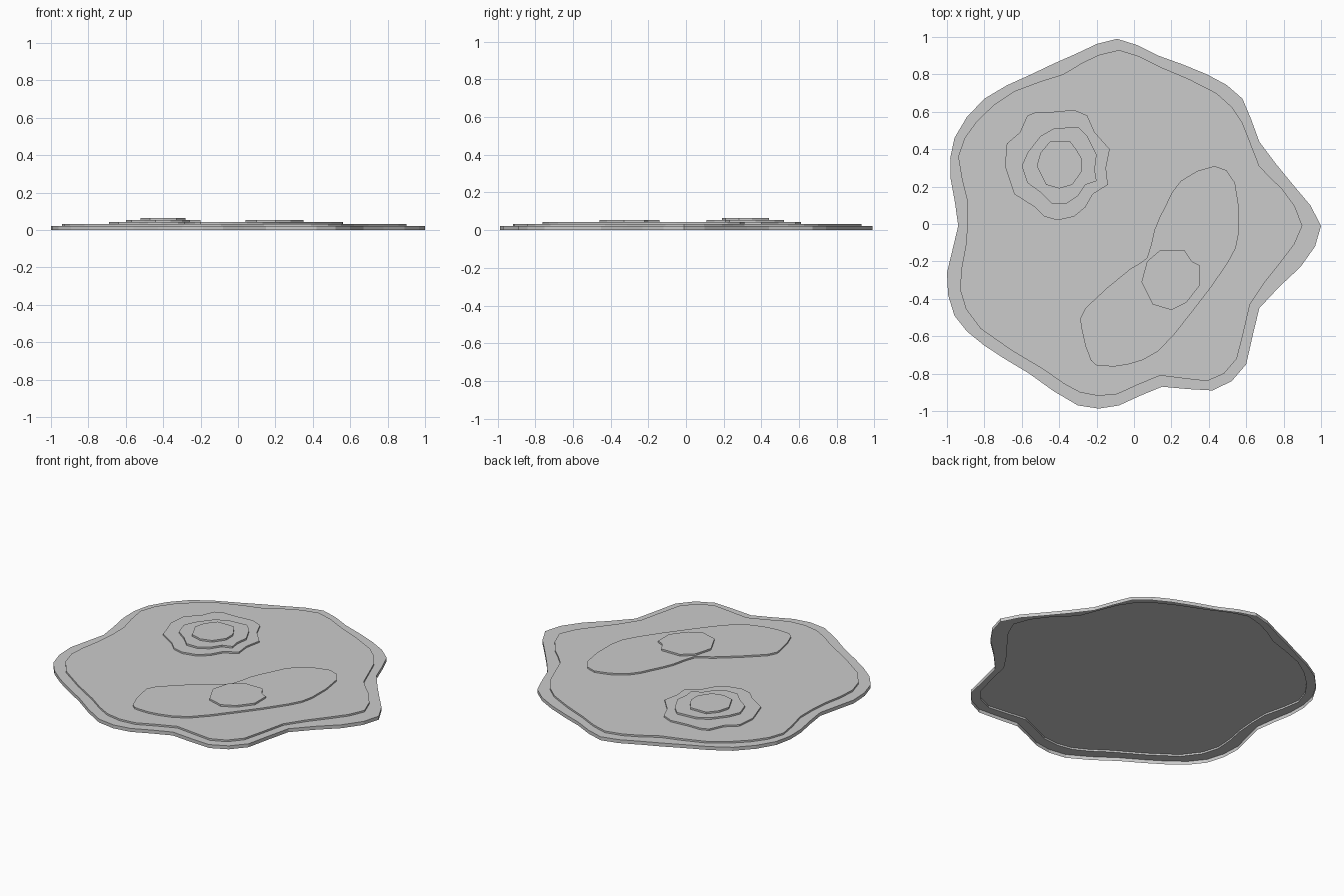
import bpy
import bmesh
from mathutils import Vector

default_cube = bpy.data.objects.get("Cube")
if default_cube:
    bpy.data.objects.remove(default_cube, do_unlink=True)

# Single plain grey for the whole relief
grey = bpy.data.materials.new("plain_grey")
grey.use_nodes = True
grey_value = (0.6, 0.6, 0.6, 1)
grey.diffuse_color = grey_value
grey.node_tree.nodes["Principled BSDF"].inputs["Base Color"].default_value = grey_value


def rounded(points):
    """Add one smoothly interpolated point between each pair of a closed outline."""
    result = []
    count = len(points)
    for i in range(count):
        before, start, end, after = (Vector(points[(i + k) % count]) for k in (-1, 0, 1, 2))
        result.append(start)
        result.append((start + end) * 9 / 16 - (before + after) / 16)
    return result


def add_loop(mesh, outline, height):
    """Closed loop of edges at one height."""
    verts = [mesh.verts.new((x, y, height)) for x, y in outline]
    edges = [mesh.edges.new((v, verts[i - 1])) for i, v in enumerate(verts)]
    return verts, edges


def contour_layer(name, outline, bottom, top, hole=None):
    """Clockwise outline raised into a wall with a flat top, open underneath."""
    mesh = bmesh.new()
    lower, _ = add_loop(mesh, outline, bottom)
    upper, rim = add_loop(mesh, outline, top)
    for i in range(len(outline)):
        mesh.faces.new((lower[i], lower[i - 1], upper[i - 1], upper[i]))
    if hole:
        rim = rim + add_loop(mesh, hole, top)[1]
    filled = bmesh.ops.triangle_fill(mesh, edges=rim, use_beauty=True, normal=(0, 0, 1))
    for face in filled["geom"]:
        if isinstance(face, bmesh.types.BMFace):
            face.normal_update()
            if face.normal.z < 0:
                face.normal_flip()
    data = bpy.data.meshes.new(name)
    mesh.to_mesh(data)
    mesh.free()
    data.materials.append(grey)
    layer = bpy.data.objects.new(name, data)
    bpy.context.collection.objects.link(layer)
    return layer


# Contour outlines, all clockwise from the back
shore = rounded([
    (-.09, .99), (.13, .9), (.39, .8), (.58, .67), (.67, .44), (.85, .21),
    (1, -.01), (.89, -.23), (.67, -.45), (.6, -.75), (.42, -.89), (.15, -.87),
    (-.08, -.97), (-.3, -.97), (-.56, -.8), (-.8, -.65), (-.96, -.49), (-1, -.26),
    (-.94, -.01), (-.98, .24), (-.96, .46), (-.8, .67), (-.55, .8), (-.31, .91)])
plain = rounded([
    (-.08, .93), (.14, .84), (.44, .7), (.58, .54), (.67, .31), (.79, .19),
    (.9, -.01), (.78, -.21), (.62, -.43), (.55, -.72), (.39, -.84), (.14, -.81),
    (-.09, -.91), (-.29, -.9), (-.48, -.78), (-.82, -.56), (-.93, -.35), (-.9, -.12),
    (-.89, .12), (-.94, .36), (-.84, .55), (-.64, .71), (-.38, .8), (-.28, .86)])
ridge = rounded([
    (.25, .23), (.43, .31), (.54, .22), (.56, -.05), (.5, -.21), (.31, -.47),
    (.13, -.68), (-.03, -.75), (-.16, -.76), (-.23, -.73), (-.28, -.56),
    (-.26, -.45), (-.02, -.24), (.07, -.18), (.11, -.03), (.17, .1)])
knoll = [
    (.14, -.14), (.27, -.14), (.31, -.2), (.35, -.22), (.35, -.33),
    (.28, -.42), (.2, -.46), (.1, -.43), (.04, -.31), (.07, -.2)]
hill_foot = [
    (-.52, .6), (-.43, .6), (-.32, .61), (-.25, .58), (-.21, .49), (-.13, .4),
    (-.15, .3), (-.14, .21), (-.22, .16), (-.26, .09), (-.32, .04), (-.41, .02),
    (-.48, .04), (-.53, .09), (-.64, .16), (-.69, .31), (-.68, .43), (-.61, .49), (-.57, .58)]
hill_middle = [
    (-.43, .51), (-.3, .52), (-.25, .47), (-.2, .37), (-.21, .29), (-.2, .23),
    (-.26, .21), (-.3, .15), (-.36, .11), (-.44, .11), (-.5, .17),
    (-.57, .22), (-.6, .31), (-.57, .38), (-.5, .47)]
hill_peak = [
    (-.45, .44), (-.34, .44), (-.31, .4), (-.28, .35), (-.28, .28),
    (-.33, .21), (-.4, .19), (-.47, .21), (-.52, .31), (-.5, .38)]

# Heights of the stacked steps
ground, shore_top, plain_top, low_top, mid_top, peak_top = 0, .022, .033, .043, .054, .065

# Base rim with the plain rising from its opening
contour_layer("shore_rim", shore, ground, shore_top, hole=plain)
contour_layer("plain", plain, shore_top, plain_top)

# Long ridge with a knoll
contour_layer("ridge", ridge, plain_top, low_top)
contour_layer("ridge_knoll", knoll, low_top, mid_top)

# Stepped hill
contour_layer("hill_foot", hill_foot, plain_top, low_top)
contour_layer("hill_middle", hill_middle, low_top, mid_top)
contour_layer("hill_peak", hill_peak, mid_top, peak_top)
